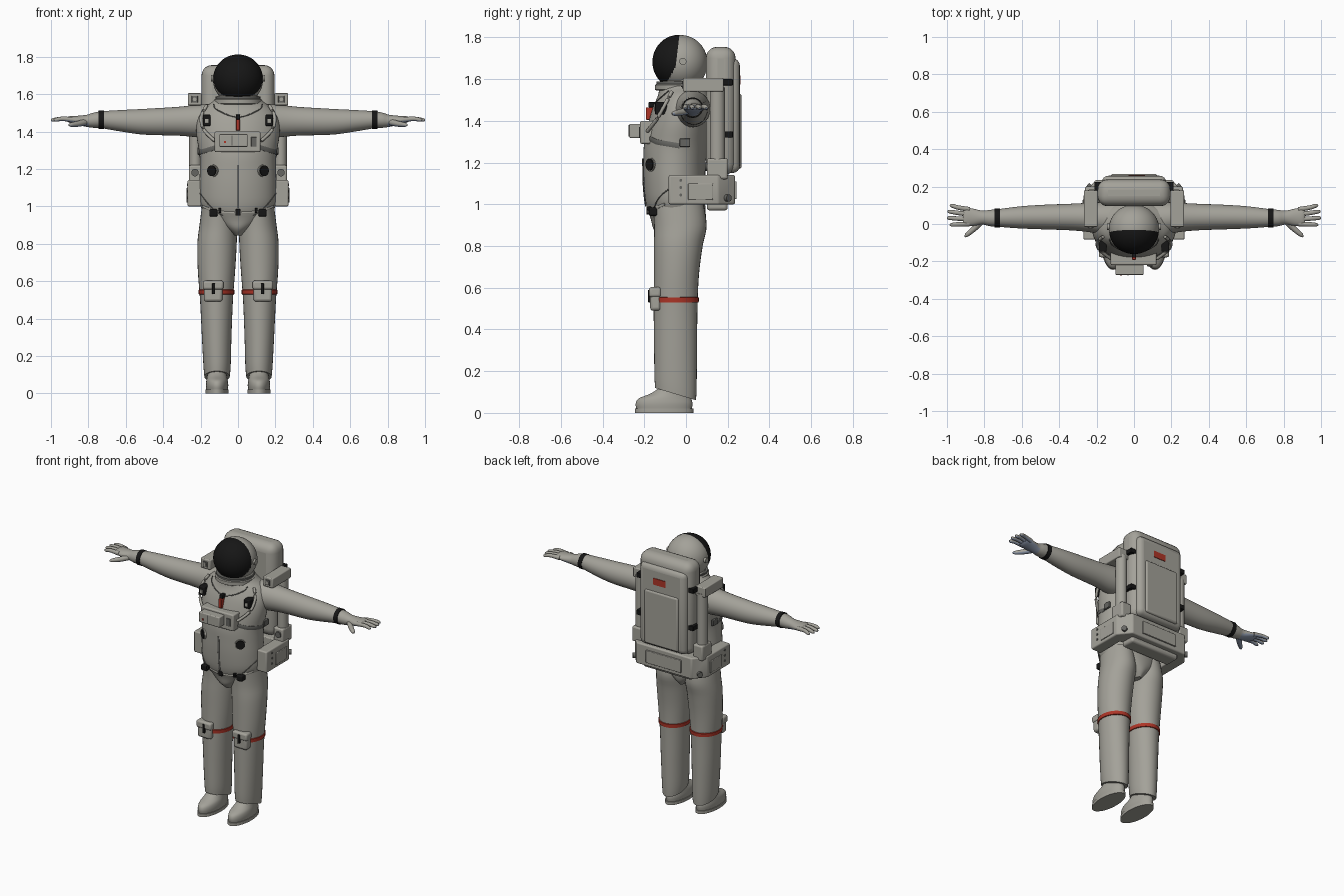
import bpy, bmesh, math
from mathutils import Vector

if "Cube" in bpy.data.objects:
    bpy.data.objects.remove(bpy.data.objects["Cube"])


def material(name, rgb):
    m = bpy.data.materials.new(name)
    m.use_nodes = True
    m.diffuse_color = (*rgb, 1)
    m.node_tree.nodes["Principled BSDF"].inputs["Base Color"].default_value = (*rgb, 1)
    return m


FABRIC = material("suit fabric", (0.37, 0.36, 0.32))
DARK = material("black", (0.008, 0.008, 0.008))
RED = material("red", (0.42, 0.035, 0.02))
BLUE = material("blue grey grip", (0.27, 0.32, 0.42))
TRIM = material("grey trim", (0.13, 0.13, 0.12))


def finish(bm, name, mat, mirror=False, bevel=0, segs=3):
    bmesh.ops.recalc_face_normals(bm, faces=bm.faces)
    me = bpy.data.meshes.new(name)
    bm.to_mesh(me)
    bm.free()
    me.materials.append(mat)
    ob = bpy.data.objects.new(name, me)
    bpy.context.collection.objects.link(ob)
    if bevel:
        mod = ob.modifiers.new("round", "BEVEL")
        mod.width, mod.segments = bevel, segs
    if mirror:
        ob.modifiers.new("mirror", "MIRROR")
    bpy.ops.object.select_all(action="DESELECT")
    ob.select_set(True)
    bpy.context.view_layer.objects.active = ob
    bpy.ops.object.shade_smooth_by_angle(angle=math.radians(40))
    return ob


def box(name, x, y, z, mat=FABRIC, mirror=False, bevel=0.006, segs=3):
    bm = bmesh.new()
    bmesh.ops.create_cube(bm, size=1)
    for v in bm.verts:
        v.co = [(a + b) / 2 + c * (b - a) for (a, b), c in zip((x, y, z), v.co)]
    return finish(bm, name, mat, mirror, bevel, segs)


def disc(name, centre, normal, r, depth, mat, mirror=True):
    bm = bmesh.new()
    bmesh.ops.create_cone(bm, cap_ends=True, segments=28, radius1=r, radius2=r, depth=depth)
    rot = Vector(normal).to_track_quat("Z", "Y")
    for v in bm.verts:
        v.co = rot @ v.co + Vector(centre)
    return finish(bm, name, mat, mirror)


def resample(secs, k=4):
    """Smooth curve through the given tuples."""
    out = []
    for i in range(len(secs) - 1):
        p = [secs[max(0, min(len(secs) - 1, i + d))] for d in (-1, 0, 1, 2)]
        for s in range(k):
            t = s / k
            out.append(tuple(b + t / 2 * (c - a + t * (2*a - 5*b + 4*c - d + t * (3*b - 3*c + d - a)))
                             for a, b, c, d in zip(*p)))
    return out + [secs[-1]]


def sweep(name, secs, mat=FABRIC, mirror=False, axis=None, n=32, k=4):
    """Elliptic rings (x, y, z, ra, rb) along an axis or along their own path."""
    secs = resample(secs, k)
    pts = [Vector(s[:3]) for s in secs]
    bm, rings = bmesh.new(), []
    for i, s in enumerate(secs):
        if axis == "z":
            u, v = Vector((1, 0, 0)), Vector((0, 1, 0))
        elif axis == "x":
            u, v = Vector((0, 1, 0)), Vector((0, 0, 1))
        else:
            t = (pts[min(i + 1, len(pts) - 1)] - pts[max(i - 1, 0)]).normalized()
            u = t.cross(Vector((0, 1, 0) if abs(t.z) > 0.8 else (0, 0, 1))).normalized()
            v = t.cross(u)
        rings.append([bm.verts.new(pts[i] + u * s[3] * math.cos(a) + v * s[4] * math.sin(a))
                      for a in (2 * math.pi * j / n for j in range(n))])
    for a, b in zip(rings, rings[1:]):
        for j in range(n):
            bm.faces.new((a[j], a[(j + 1) % n], b[(j + 1) % n], b[j]))
    bm.faces.new(rings[0])
    bm.faces.new(rings[-1])
    return finish(bm, name, mat, mirror)


def ball(name, c, r, mat, clip=None):
    bm = bmesh.new()
    bmesh.ops.create_uvsphere(bm, u_segments=48, v_segments=32, radius=1)
    for v in bm.verts:
        v.co = [a + b * q for a, b, q in zip(c, r, v.co)]
    if clip is not None:
        bmesh.ops.bisect_plane(bm, geom=bm.verts[:] + bm.edges[:] + bm.faces[:],
                               plane_co=(0, clip, c[2]), plane_no=(0, 1, -0.12), clear_outer=True)
    return finish(bm, name, mat)


# Torso
TORSO = [(0, -.03, .845, .025, .09), (0, -.035, .88, .075, .12), (0, -.037, .93, .15, .132),
         (0, -.05, 1.0, .2, .142), (0, -.055, 1.1, .206, .147), (0, -.055, 1.2, .204, .149),
         (0, -.05, 1.28, .206, .152), (0, -.035, 1.38, .222, .148), (0, -.02, 1.46, .22, .14),
         (0, -.01, 1.52, .19, .125), (0, -.015, 1.56, .135, .112), (0, -.02, 1.6, .1, .1)]
sweep("torso", TORSO, axis="z", n=48)
FINE = resample(TORSO, 12)


def on_torso(z, angle, off=0.0):
    s = min(FINE, key=lambda q: abs(q[2] - z))
    return (math.sin(angle) * (s[3] + off), s[1] - math.cos(angle) * (s[4] + off), z)


def strap(name, path, ra, rb, mat, mirror=True, off=0.003):
    return sweep(name, [on_torso(z, a, off) + (ra, rb) for z, a in path], mat, mirror, n=10, k=6)


# Legs with slanted hems
leg = sweep("leg", [(.105, -.04, 1.02, .085, .12), (.106, -.027, .9, .1, .126),
                    (.112, -.037, .8, .105, .117), (.115, -.046, .66, .1, .108),
                    (.115, -.05, .5, .088, .105), (.114, -.05, .3, .079, .103),
                    (.112, -.05, .15, .073, .101), (.112, -.05, .09, .068, .098)], mirror=True, axis="z")
for v in leg.data.vertices:
    v.co.z -= 0.3 * (v.co.y + 0.05) * max(0, min(1, (0.26 - v.co.z) / 0.16))
sweep("knee_band", [(.115, -.049, z, r, r + .015) for z, r in
                    ((.528, .09), (.53, .095), (.553, .096), (.555, .09))], RED, True, "z", k=1)

# Boots
sweep("boot", [(.112, -.105, .018, .058, .133), (.112, -.105, .045, .06, .136), (.112, -.1, .07, .057, .125),
               (.112, -.075, .095, .052, .09), (.112, -.055, .13, .05, .07), (.112, -.05, .18, .05, .07)],
      mirror=True, axis="z")
sweep("boot_sole", [(.112, -.105, z, .0625, .14) for z in (0, .02)], mirror=True, axis="z", k=1)

# Knee pouches
box("knee_pouch", (.083, .183), (-.172, -.12), (.49, .59), mirror=True, bevel=.015)
box("knee_pouch_flap", (.078, .188), (-.178, -.12), (.555, .603), mirror=True, bevel=.012)
box("knee_buckle", (.122, .138), (-.182, -.165), (.53, .59), DARK, True, .003)

# Arms, wrists and hands
sweep("arm", [(.08, .02, 1.46, .1, .085), (.2, .033, 1.457, .083, .088), (.32, .037, 1.455, .072, .077),
              (.5, .037, 1.452, .065, .069), (.62, .035, 1.457, .058, .058), (.725, .032, 1.463, .047, .046)],
      mirror=True, axis="x")
sweep("wrist_band", [(x, .032, 1.463, .05, .049) for x in (.717, .745)], DARK, True, "x", k=1)
hand = [sweep("glove", [(.74, .032, 1.463, .046, .044), (.775, .032, 1.46, .043, .04),
                        (.81, .034, 1.457, .037, .032), (.86, .036, 1.46, .046, .024),
                        (.9, .038, 1.464, .048, .018), (.915, .038, 1.465, .042, .01)], mirror=True, axis="x")]
fingers = [(.078, .985, .098), (.052, .997, .066), (.026, 1.0, .032), (.0, .985, -.004)]
for i, (y0, x1, y1) in enumerate(fingers):
    hand.append(sweep(f"finger_{i + 1}", [(.88, y0, 1.463, .013, .014), (.94, (y0 + y1) / 2, 1.468, .012, .012),
                (x1 - .012, y1, 1.462, .01, .01), (x1, y1, 1.461, .004, .004)], mirror=True, n=14))
hand.append(sweep("thumb", [(.81, .02, 1.452, .018, .018), (.85, -.02, 1.442, .016, .016),
            (.89, -.055, 1.436, .012, .012), (.905, -.068, 1.434, .004, .004)], mirror=True, n=14))
for ob in hand:  # grip surface on the palm side
    ob.data.materials.append(BLUE)
    for p in ob.data.polygons:
        p.material_index = int((p.normal.z < -0.35 or p.normal.x > 0.85) and p.center.x > 0.8)

# Helmet
ball("helmet_shell", (0, -.025, 1.678), (.134, .128, .133), FABRIC)
ball("visor", (0, -.035, 1.682), (.133, .126, .13), DARK, -.047)
disc("visor_pivot", (.135, -.015, 1.685), (1, 0, 0), .017, .02, FABRIC)
sweep("neck_ring", [(0, -.028, z, r, r - .005) for z, r in
                    ((1.545, .118), (1.55, .126), (1.572, .126), (1.578, .115))], axis="z", k=1)
sweep("neck_seal", [(0, -.028, z, .119, .114) for z in (1.574, 1.588)], TRIM, axis="z", k=1)

# Chest control unit
box("chest_unit", (-.125, .12), (-.22, -.13), (1.29, 1.4), bevel=.008)
box("chest_unit_display", (-.1, .052), (-.272, -.2), (1.318, 1.386), bevel=.006)
box("display_slot", (-.035, -.03), (-.276, -.27), (1.325, 1.38), TRIM, bevel=0)
box("display_light", (-.075, -.065), (-.276, -.27), (1.338, 1.348), RED, bevel=0)
box("chest_switch", (.07, .1), (-.226, -.215), (1.32, 1.37), TRIM, bevel=.002)
box("chest_tab", (-.011, .011), (-.192, -.15), (1.405, 1.465), RED, bevel=.004)
box("chest_tab_clip", (-.012, .012), (-.18, -.14), (1.465, 1.49), DARK, bevel=.004)

# Clips, ports, straps, hoses and seams
box("shoulder_clip", (.146, .188), (-.148, -.09), (1.43, 1.49), DARK, True, .006)
box("shoulder_clip_plate", (.157, .177), (-.153, -.14), (1.445, 1.468), FABRIC, True, .003)
disc("port_collar", on_torso(1.19, .72), (.6, -.8, 0), .033, .012, FABRIC)
disc("port", on_torso(1.19, .72, .004), (.6, -.8, 0), .028, .018, DARK)
strap("front_zip", [(.99, 0), (1.05, 0), (1.12, 0), (1.22, 0)], .006, .003, TRIM, False)
strap("chest_strap", [(1.32, .5), (1.3, .9), (1.29, 1.3), (1.28, 1.7)], .003, .013, TRIM)
strap("neck_cord", [(1.545, .95), (1.52, .65), (1.49, .28), (1.475, 0)], .003, .003, TRIM)
strap("chest_hose", [(1.35, .55), (1.41, .85), (1.48, 1.0), (1.54, 1.15)], .009, .009, FABRIC, off=.02)
strap("hip_seam", [(1.07, 1.35), (1.03, 1.0), (.985, .75), (.95, .5)], .003, .003, TRIM, off=.001)
strap("hip_strap", [(1.0, 1.2), (.985, .9), (.97, .55), (.965, .1)], .003, .007, FABRIC)
box("hip_buckle", (.11, .152), (-.178, -.12), (.945, .985), DARK, True, .008)
box("hip_side_clip", (.09, .105), (-.184, -.14), (.965, .99), DARK, True, .003)
box("belt_clip", (-.014, .014), (-.19, -.15), (.95, .985), DARK, bevel=.004)
box("side_buckle", (.2, .216), (-.03, .02), (1.275, 1.315), TRIM, True, .004)

# Backpack
box("backpack", (-.195, .195), (.095, .238), (1.14, 1.755), bevel=.055, segs=5)
box("backpack_cover", (-.172, .172), (.18, .258), (1.15, 1.7), bevel=.035, segs=4)
box("backpack_lower_panel", (-.125, .125), (.24, .267), (1.17, 1.53), bevel=.012)
box("backpack_label", (-.03, .06), (.25, .262), (1.575, 1.618), RED, bevel=0)
for i, z in enumerate((1.32, 1.57)):
    box(f"pack_strap_{i + 1}", (.17, .212), (.165, .225), (z, z + .03), DARK, True, .003)

# Side columns and shoulder pods
box("shoulder_pod", (.195, .268), (-.015, .18), (1.54, 1.605), mirror=True)
box("pod_front_plate", (.215, .248), (-.02, -.01), (1.555, 1.59), TRIM, True, .002)
disc("pod_lamp", (.232, -.02, 1.572), (0, -1, 0), .01, .008, FABRIC)
sweep("side_column", [(.228, .15, z, .033, .036) for z in (1.2, 1.56)], mirror=True, axis="z", k=1)
box("column_foot", (.19, .262), (.1, .2), (1.12, 1.22), mirror=True, bevel=.01)
disc("column_knob", (.23, .098, 1.18), (0, -1, 0), .02, .014, TRIM)

# Hip frame wrapping the lower back
half = [(.27, -.083), (.27, .155), (.205, .235)]
inner = [(.195, .1), (.195, -.083)]
right = half + [(-x, y) for x, y in reversed(half)]
outline = right + [(-x, y) for x, y in reversed(inner)] + inner
bm = bmesh.new()
face = bm.faces.new([bm.verts.new((x, y, 1.0)) for x, y in outline])
top = bmesh.ops.extrude_face_region(bm, geom=[face])["geom"]
for v in top:
    if isinstance(v, bmesh.types.BMVert):
        v.co.z = 1.14
finish(bm, "hip_frame", FABRIC, bevel=.008)
box("hip_frame_base", (-.18, .18), (.1, .2), (.97, 1.02), bevel=.015)
box("hip_frame_panel", (-.13, .13), (.23, .243), (1.025, 1.11), bevel=.004)
box("hip_frame_side_plate", (.265, .275), (.01, .13), (1.02, 1.1), mirror=True, bevel=.004)
disc("hip_frame_valve", (.243, .2, 1.03), (.75, .65, 0), .017, .02, TRIM)
for i in range(3):
    disc(f"hip_frame_stud_{i + 1}", (.271, -.025, 1.045 + .035 * i), (1, 0, 0), .007, .006, TRIM)
